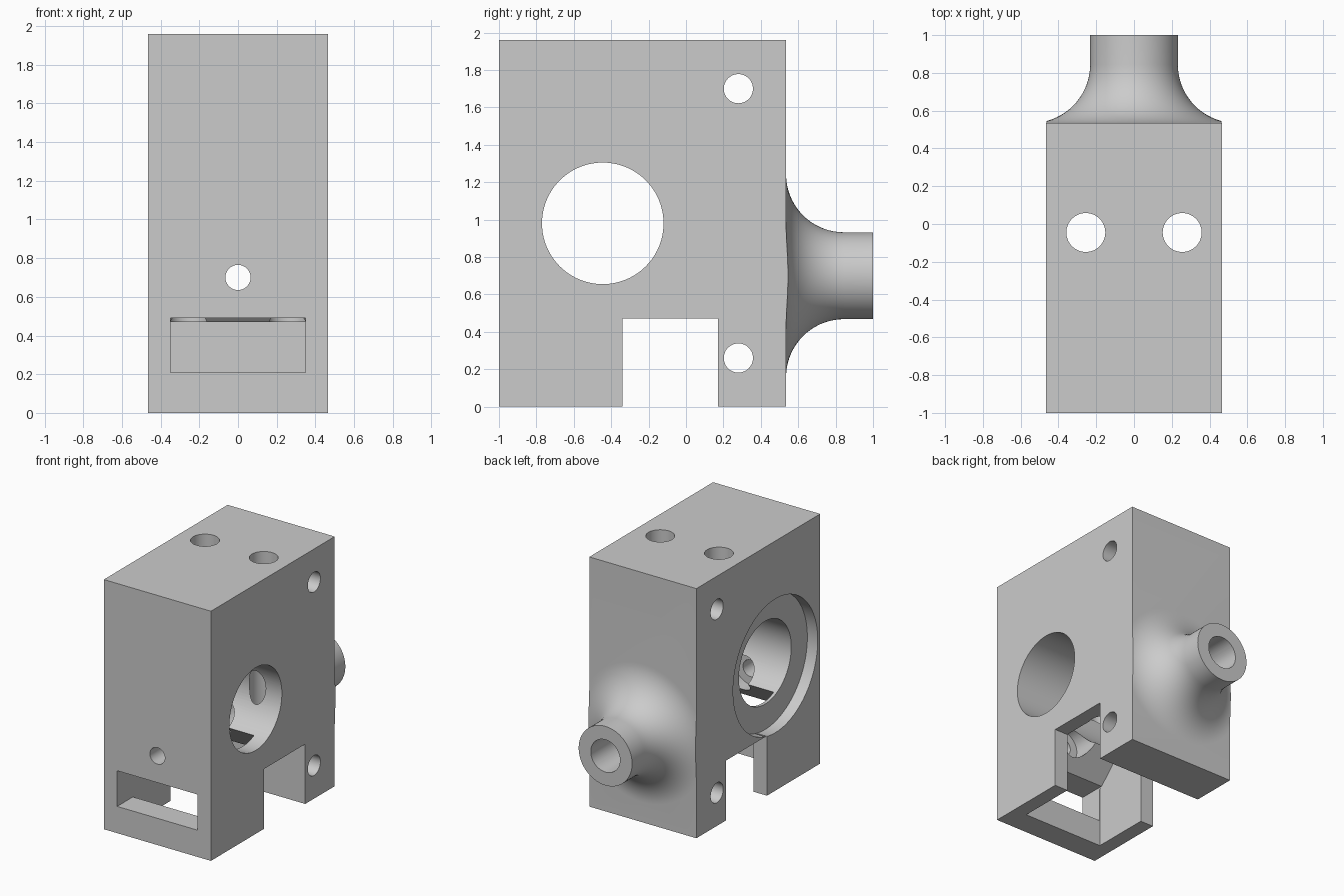
import bpy, bmesh, math
from mathutils import Matrix, Vector

cube = bpy.data.objects.get("Cube")
if cube:
    bpy.data.objects.remove(cube, do_unlink=True)

grey = bpy.data.materials.new("plain grey")
grey.use_nodes = True
grey.diffuse_color = (0.6, 0.6, 0.6, 1)
grey.node_tree.nodes["Principled BSDF"].inputs["Base Color"].default_value = (0.6, 0.6, 0.6, 1)


def finish(name, bm):
    bmesh.ops.recalc_face_normals(bm, faces=bm.faces)
    mesh = bpy.data.meshes.new(name)
    bm.to_mesh(mesh)
    bm.free()
    mesh.materials.append(grey)
    obj = bpy.data.objects.new(name, mesh)
    bpy.context.collection.objects.link(obj)
    return obj


def box(name, low, high):
    low, high = Vector(low), Vector(high)
    bm = bmesh.new()
    bmesh.ops.create_cube(bm, size=1)
    bmesh.ops.scale(bm, vec=high - low, verts=bm.verts)
    bmesh.ops.translate(bm, vec=(low + high) / 2, verts=bm.verts)
    return finish(name, bm)


def rod(name, start, end, radius, sides=64):
    start, end = Vector(start), Vector(end)
    axis = end - start
    turn = Vector((0, 0, 1)).rotation_difference(axis).to_matrix().to_4x4()
    bm = bmesh.new()
    bmesh.ops.create_cone(bm, cap_ends=True, segments=sides, radius1=radius, radius2=radius,
                          depth=axis.length, matrix=Matrix.Translation((start + end) / 2) @ turn)
    return finish(name, bm)


def combine(target, other, operation):
    mod = target.modifiers.new(operation, "BOOLEAN")
    mod.operation = operation
    mod.solver = "EXACT"
    mod.object = other
    bpy.context.view_layer.objects.active = target
    bpy.ops.object.modifier_apply(modifier=mod.name)
    bpy.data.objects.remove(other, do_unlink=True)


# Main block
W, BACK, TOP = 0.465, 0.535, 1.96
AXIS_Z = 0.70
body = box("valve_block", (-W, -1, 0), (W, BACK, TOP))

# Spout on the back: straight tube with a flared fillet, trimmed to the block width
R, FILLET = 0.232, 0.31
profile = [(0, 1), (R, 1)]
for i in range(19):
    a = math.radians(5 * i)
    profile.append((R + FILLET * (1 - math.cos(a)), BACK + FILLET * (1 - math.sin(a))))
profile += [(R + FILLET, 0.5), (0, 0.5)]
bm = bmesh.new()
verts = [bm.verts.new((r, y, AXIS_Z)) for r, y in profile]
edges = [bm.edges.new(pair) for pair in zip(verts, verts[1:])]
bmesh.ops.spin(bm, geom=verts + edges, cent=(0, 0, AXIS_Z), axis=(0, 1, 0),
               angle=math.tau, steps=72, use_duplicate=False)
bmesh.ops.remove_doubles(bm, verts=bm.verts, dist=0.0001)
spout = finish("spout", bm)
combine(spout, box("trim", (-W + 0.0005, 0, 0), (W - 0.0005, 2, 2)), "INTERSECT")
combine(body, spout, "UNION")

# Hollow under the bore, with a sloping roof
BORE_Y, BORE_Z = -0.445, 0.98
half = [(0.36, -0.1), (0.36, 0.47), (0.06, 0.77)]
outline = half + [(-y, z) for y, z in reversed(half)]
bm = bmesh.new()
face = bm.faces.new([bm.verts.new((-0.35, BORE_Y + y, z)) for y, z in outline])
wall = bmesh.ops.extrude_face_region(bm, geom=[face])["geom"]
bmesh.ops.translate(bm, vec=(0.7, 0, 0), verts=[v for v in wall if isinstance(v, bmesh.types.BMVert)])

cutters = [
    finish("hollow", bm),
    box("notch", (-1, -0.34, -0.1), (1, 0.17, 0.47)),
    box("front_window", (-0.349, -1.1, 0.21), (0.349, -0.7, 0.49)),
    rod("main_bore", (-1, BORE_Y, BORE_Z), (1, BORE_Y, BORE_Z), 0.325, 96),
    rod("counterbore", (-1, BORE_Y, BORE_Z), (-0.375, BORE_Y, BORE_Z), 0.525, 96),
    rod("spout_bore", (0, 1.1, AXIS_Z), (0, -0.8, AXIS_Z), 0.127),
    rod("front_hole", (0, -1.1, AXIS_Z), (0, -0.6, AXIS_Z), 0.065),
]
# Cross bolt holes and vertical holes
for z in (0.26, 1.70):
    cutters.append(rod("bolt_hole", (-1, 0.28, z), (1, 0.28, z), 0.078))
for x in (-0.255, 0.255):
    cutters.append(rod("top_hole", (x, -0.045, 2.1), (x, -0.045, 0.4), 0.103))
for cutter in cutters:
    combine(body, cutter, "DIFFERENCE")

# Smooth the round surfaces, keep edges sharp
bpy.ops.object.select_all(action="DESELECT")
body.select_set(True)
bpy.context.view_layer.objects.active = body
bpy.ops.object.shade_smooth_by_angle(angle=math.radians(25))
